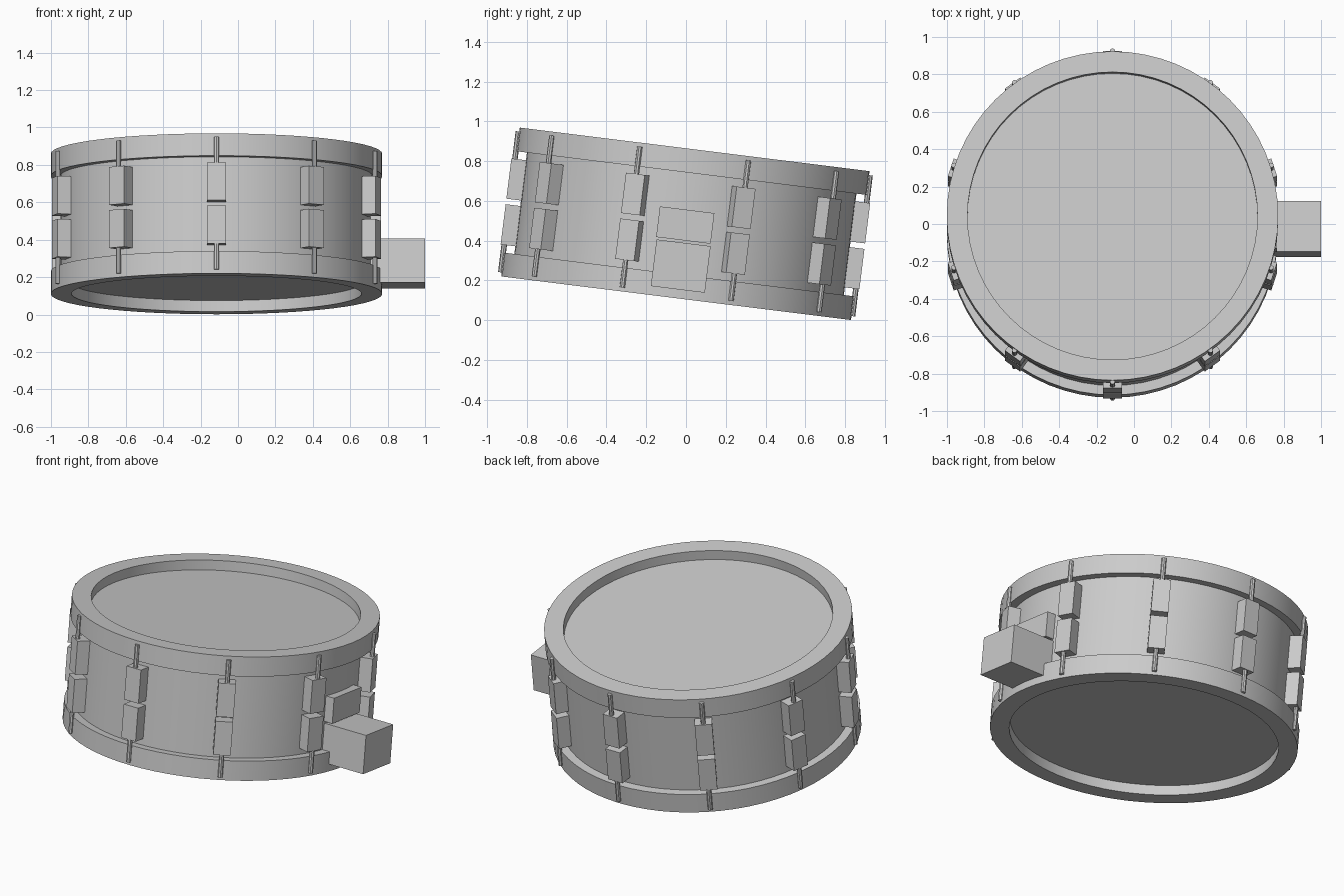
import bpy, bmesh, math
from mathutils import Matrix, Vector

if "Cube" in bpy.data.objects:
    bpy.data.objects.remove(bpy.data.objects["Cube"])

# Whole drum is tilted about x
TILT = Matrix.Translation((-0.115, -0.003, 0.485)) @ Matrix.Rotation(math.radians(-7.1), 4, 'X')
H = 0.377          # half height
R_HOOP, R_IN, R_SHELL = 0.886, 0.775, 0.835
SEG = 64
LUGS = 10


def finish(name, bm, smooth=False):
    bmesh.ops.recalc_face_normals(bm, faces=bm.faces[:])
    me = bpy.data.meshes.new(name)
    bm.to_mesh(me)
    bm.free()
    ob = bpy.data.objects.new(name, me)
    bpy.context.collection.objects.link(ob)
    ob.matrix_world = TILT
    if smooth:
        bpy.ops.object.select_all(action='DESELECT')
        ob.select_set(True)
        bpy.context.view_layer.objects.active = ob
        bpy.ops.object.shade_smooth_by_angle(angle=math.radians(30))
    return ob


def box(bm, lo, hi, turn=Matrix()):
    lo, hi = Vector(lo), Vector(hi)
    m = turn @ Matrix.Translation((lo + hi) / 2) @ Matrix.Diagonal((*(hi - lo), 1))
    bmesh.ops.create_cube(bm, size=1, matrix=m)


def cylinder(bm, r, z0, z1, seg, turn=Matrix(), x=0.0):
    m = turn @ Matrix.Translation((x, 0, (z0 + z1) / 2))
    bmesh.ops.create_cone(bm, cap_ends=True, segments=seg, radius1=r, radius2=r,
                          depth=z1 - z0, matrix=m)


def hoop(name, z0, z1):
    # Rectangular ring turned round the drum axis
    bm = bmesh.new()
    prof = [(R_IN, z0), (R_HOOP, z0), (R_HOOP, z1), (R_IN, z1)]
    rings = []
    for i in range(SEG):
        a = 2 * math.pi * i / SEG
        rings.append([bm.verts.new((r * math.cos(a), r * math.sin(a), z)) for r, z in prof])
    for i in range(SEG):
        p, q = rings[i], rings[(i + 1) % SEG]
        for k in range(4):
            n = (k + 1) % 4
            bm.faces.new((p[k], q[k], q[n], p[n]))
    finish(name, bm, True)


# Hoops
hoop("top_hoop", H - 0.12, H)
hoop("bottom_hoop", -H, -H + 0.12)

# Shell, its end caps are the recessed heads
bm = bmesh.new()
cylinder(bm, R_SHELL, -H + 0.06, H - 0.06, SEG)
finish("shell_and_heads", bm, True)

# Lugs and tension rods, an upper and a lower one at each station
lugs, rods = bmesh.new(), bmesh.new()
for i in range(LUGS):
    turn = Matrix.Rotation(math.radians(-90 + i * 360 / LUGS), 4, 'Z')
    for lo, hi, r0, r1 in ((0.014, 0.218, 0.2, 0.357), (-0.218, -0.014, -0.357, -0.2)):
        box(lugs, (0.825, -0.05, lo), (0.909, 0.05, hi), turn)
        cylinder(rods, 0.014, r0, r1, 8, turn, 0.891)
finish("lugs", lugs)
finish("tension_rods", rods, True)

# Snare strainer on the right: mounting plate and box
bm = bmesh.new()
box(bm, (0.80, -0.138, -0.084), (0.88, 0.138, 0.071))
finish("strainer_plate", bm)
bm = bmesh.new()
box(bm, (0.80, -0.134, -0.332), (1.115, 0.140, -0.096))
finish("strainer_box", bm)
